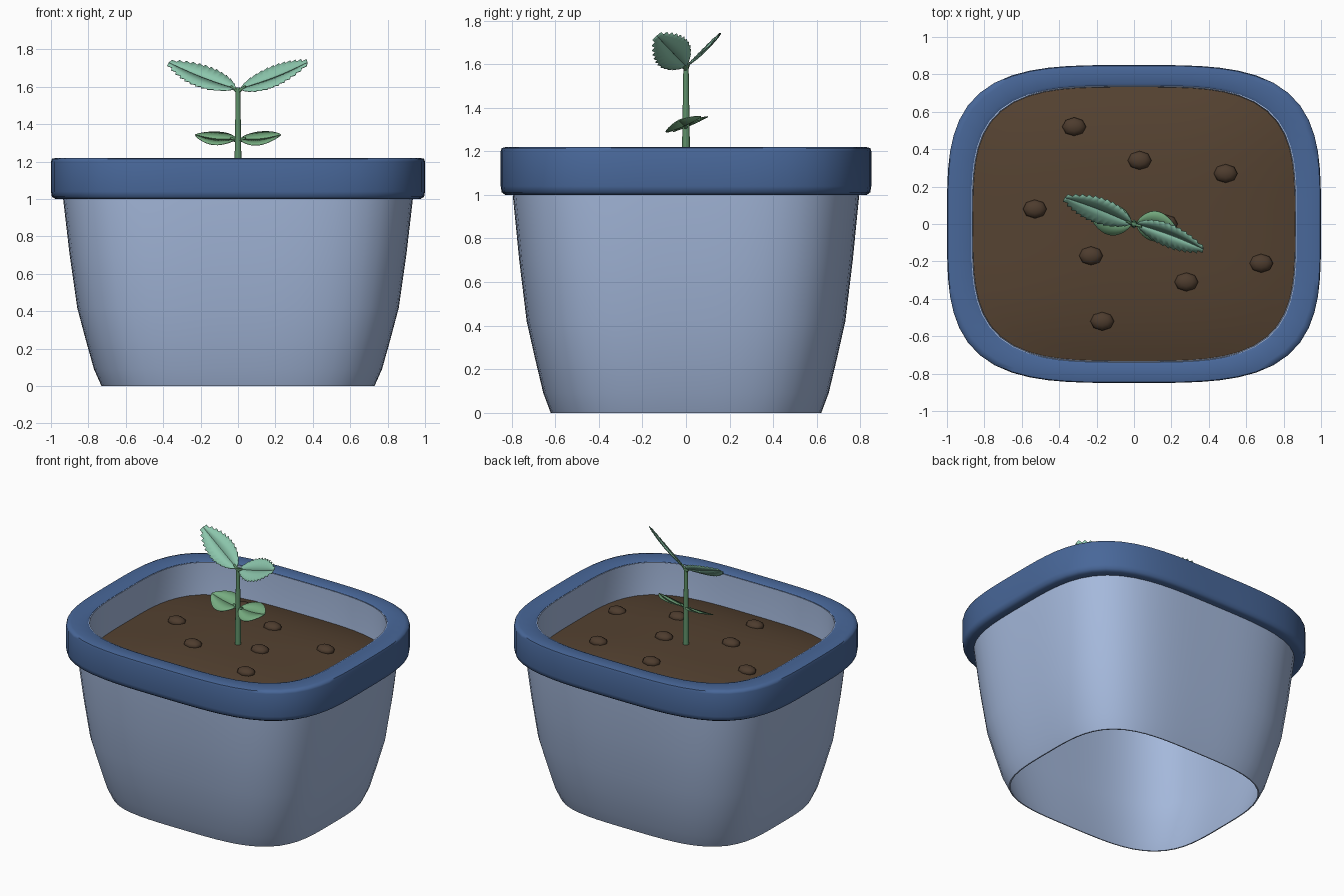
import bpy, bmesh, math
from mathutils import Vector

if "Cube" in bpy.data.objects:
    bpy.data.objects.remove(bpy.data.objects["Cube"])

SEG = 72       # sides of the rounded-square outline
DEPTH = 0.85   # depth of the outline relative to its width
POWER = 3.6    # roundness of the outline corners


def material(name, rgb):
    m = bpy.data.materials.new(name)
    m.diffuse_color = (*rgb, 1)
    m.use_nodes = True
    m.node_tree.nodes["Principled BSDF"].inputs["Base Color"].default_value = m.diffuse_color
    return m


POT = material("pale blue glaze", (0.376, 0.485, 0.716))
RIM = material("dark blue glaze", (0.065, 0.136, 0.319))
SOIL = material("brown soil", (0.091, 0.055, 0.031))
PEBBLE = material("dark brown pebble", (0.075, 0.045, 0.027))
STEM = material("stem green", (0.114, 0.283, 0.141))
SEED_LEAF = material("leaf green", (0.181, 0.413, 0.216))
TRUE_LEAF = material("mint green", (0.262, 0.565, 0.413))


def finish(bm, name, mat, angle=None):
    mesh = bpy.data.meshes.new(name)
    bm.to_mesh(mesh)
    bm.free()
    ob = bpy.data.objects.new(name, mesh)
    bpy.context.collection.objects.link(ob)
    mesh.materials.append(mat)
    bpy.ops.object.select_all(action='DESELECT')
    ob.select_set(True)
    bpy.context.view_layer.objects.active = ob
    if angle:
        bpy.ops.object.shade_smooth_by_angle(angle=math.radians(angle))
    else:
        bpy.ops.object.shade_smooth()
    return ob


def outline(r, z):
    """Rounded-square ring of half width r at height z."""
    pts = []
    for i in range(SEG):
        a = 2 * math.pi * i / SEG
        c, s = math.cos(a), math.sin(a)
        k = r * (abs(c) ** POWER + abs(s) ** POWER) ** (-1 / POWER)
        pts.append((k * c, k * s * DEPTH, z))
    return pts


def loft(name, mat, profile, closed=False, cap=None, angle=None):
    """Skin rounded-square rings through (half width, height) points."""
    bm = bmesh.new()
    rings = [[bm.verts.new(p) for p in outline(r, z)] for r, z in profile]
    pairs = list(zip(rings, rings[1:]))
    if closed:
        pairs.append((rings[-1], rings[0]))
    for a, b in pairs:
        for i in range(SEG):
            j = (i + 1) % SEG
            bm.faces.new((a[i], a[j], b[j], b[i]))
    if cap is not None:
        tip = bm.verts.new((0, 0, cap))
        for i in range(SEG):
            bm.faces.new((rings[-1][i], rings[-1][(i + 1) % SEG], tip))
    bmesh.ops.recalc_face_normals(bm, faces=bm.faces)
    return finish(bm, name, mat, angle)


# Pot: thin wall, open at the foot
loft("pot_wall", POT, [
    (0.73, 0), (0.77, 0.09), (0.815, 0.25), (0.86, 0.42), (0.90, 0.70),
    (0.935, 1.0), (0.94, 1.20), (0.864, 1.212), (0.862, 1.0), (0.85, 0.9),
    (0.845, 0.42), (0.805, 0.25), (0.76, 0.09), (0.722, 0)],
    closed=True, angle=40)

# Thick rim band
loft("rim", RIM, [
    (0.90, 1.0), (0.975, 1.0), (0.995, 1.012), (1.0, 1.04), (1.0, 1.20),
    (0.995, 1.215), (0.97, 1.22), (0.885, 1.22), (0.87, 1.213), (0.87, 1.1)],
    closed=True, angle=60)


# Soil mound
def soil_height(r):
    return 1.065 - 0.08 * (r / 0.87) ** 3


loft("soil", SOIL, [(r, soil_height(r)) for r in
                    (0.868, 0.78, 0.69, 0.6, 0.5, 0.4, 0.3, 0.2, 0.1)], cap=1.065)

# Pebbles scattered on the soil
for x, y in [(-0.32, 0.52), (0.03, 0.34), (0.49, 0.27), (-0.53, 0.08), (0.17, 0.0),
             (-0.23, -0.17), (0.68, -0.21), (0.28, -0.31), (-0.17, -0.52)]:
    r = (abs(x) ** POWER + abs(y / DEPTH) ** POWER) ** (1 / POWER)
    bm = bmesh.new()
    bmesh.ops.create_uvsphere(bm, u_segments=8, v_segments=6, radius=1)
    bmesh.ops.scale(bm, vec=(0.064, 0.05, 0.032), verts=bm.verts)
    bmesh.ops.translate(bm, vec=(x, y, soil_height(r) + 0.004), verts=bm.verts)
    finish(bm, "pebble", PEBBLE)


# Stem and leaf stalks
def rod(name, a, b, r1, r2):
    a, b = Vector(a), Vector(b)
    bm = bmesh.new()
    bmesh.ops.create_cone(bm, cap_ends=True, segments=12, radius1=r1, radius2=r2,
                          depth=(b - a).length)
    turn = (b - a).to_track_quat('Z', 'Y').to_matrix()
    bmesh.ops.rotate(bm, cent=(0, 0, 0), matrix=turn, verts=bm.verts)
    bmesh.ops.translate(bm, vec=(a + b) / 2, verts=bm.verts)
    finish(bm, name, STEM, 40)


rod("stem", (0, 0, 1.03), (0, 0, 1.595), 0.021, 0.012)


def leaf(name, mat, base, tip, across, half, teeth, fold):
    """Two leaf halves folded along the midrib, with optional saw teeth."""
    base, tip = Vector(base), Vector(tip)
    d = (tip - base).normalized()
    w = Vector(across)
    w = (w - w.dot(d) * d).normalized()
    n = d.cross(w)
    n = n if n.z > 0 else -n
    steps = teeth * 2 if teeth else 16
    for side in (-1, 1):
        bm = bmesh.new()
        rows = []
        for i in range(steps + 1):
            t = i / steps
            mid = base.lerp(tip, t)
            width = half * max(math.sin(math.pi * t ** 0.9), 0) ** 0.75
            jag = 0.012 if teeth and i % 2 and i < steps else 0
            bow = -0.012 * math.sin(math.pi * t) * n
            row = []
            for u in (0, 0.5, 1):
                out = u * width + (jag if u == 1 else 0)
                row.append(bm.verts.new(mid + bow + w * side * out
                                        + d * (jag if u == 1 else 0)
                                        + n * fold * out * u))
            rows.append(row)
        for a, b in zip(rows, rows[1:]):
            for k in range(2):
                quad = (a[k], b[k], b[k + 1], a[k + 1])
                bm.faces.new(quad if side < 0 else quad[::-1])
        bmesh.ops.remove_doubles(bm, verts=bm.verts, dist=0.0005)
        bm.normal_update()
        if sum(f.normal.dot(n) for f in bm.faces) < 0:
            bmesh.ops.reverse_faces(bm, faces=bm.faces)
        ob = finish(bm, name, mat)
        thick = ob.modifiers.new("thickness", 'SOLIDIFY')
        thick.thickness = 0.004


# Upper pair: serrated leaves; lower pair: small rounded seed leaves
for label, sx, y in (("right", 1, -0.135), ("left", -1, 0.14)):
    rod(label + "_upper_stalk", (0, 0, 1.575), (sx * 0.04, y * 0.1, 1.603), 0.011, 0.006)
    leaf(label + "_serrated_leaf", TRUE_LEAF, (sx * 0.01, 0, 1.59),
         (sx * 0.37, y, 1.73), (0, 0.75, 0.66), 0.078, 12, 0.1)
    rod(label + "_lower_stalk", (0, 0, 1.305), (sx * 0.04, y * 0.05, 1.328), 0.011, 0.006)
    leaf(label + "_seed_leaf", SEED_LEAF, (sx * 0.01, 0, 1.322),
         (sx * 0.23, y * 0.25, 1.345), (0, 0.92, 0.4), 0.088, 0, 0.05)
